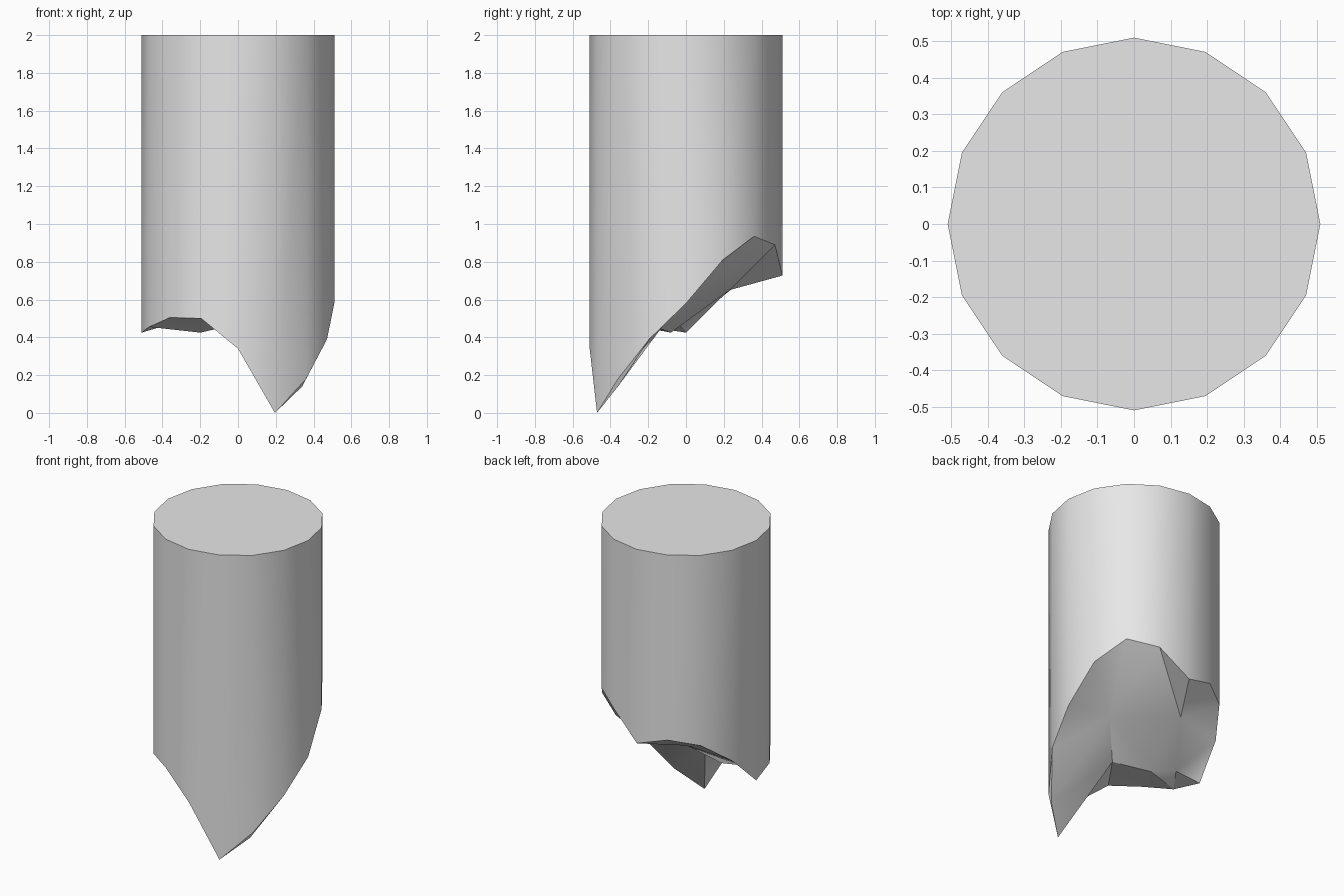
import bpy
import bmesh
from math import cos, sin, tau
from mathutils import Vector
from mathutils.geometry import delaunay_2d_cdt

cube = bpy.data.objects.get("Cube")
if cube:
    bpy.data.objects.remove(cube, do_unlink=True)

RADIUS, TOP = 0.51, 2.0

# Heights of the broken lower rim, counter-clockwise from +x
RIM = [0.58, 0.81, 0.935, 0.89, 0.727, 0.785, 0.75, 0.618,
       0.425, 0.455, 0.505, 0.50, 0.34, 0.0, 0.18, 0.39]
SIDES = len(RIM)

# Peaks and hollows inside the fracture
INNER = [(-0.36, -0.04, 0.47), (-0.20, -0.08, 0.425), (0.0, -0.20, 0.47),
         (-0.17, 0.23, 0.65), (0.19, 0.0, 0.625), (0.34, -0.36, 0.14)]
RIDGES = [(8, 16), (16, 17), (17, 18), (18, 11), (4, 19), (18, 20)]

stone = bpy.data.materials.new("pale_grey_stone")
stone.use_nodes = True
colour = (0.8, 0.8, 0.8, 1.0)
stone.diffuse_color = colour
stone.node_tree.nodes["Principled BSDF"].inputs["Base Color"].default_value = colour

bm = bmesh.new()


def ring_point(i, z):
    a = tau * i / SIDES
    return Vector((RADIUS * cos(a), RADIUS * sin(a), z))


# Column shaft and flat top
points = [ring_point(i, z) for i, z in enumerate(RIM)] + [Vector(p) for p in INNER]
low = [bm.verts.new(p) for p in points]
high = [bm.verts.new(ring_point(i, TOP)) for i in range(SIDES)]
bm.faces.new(high)
for i in range(SIDES):
    j = (i + 1) % SIDES
    bm.faces.new((low[i], low[j], high[j], high[i]))

# Jagged fracture underneath, triangulated across the rim and its ridges
outline = [(i, (i + 1) % SIDES) for i in range(SIDES)]
result = delaunay_2d_cdt([p.to_2d() for p in points], outline + RIDGES, [], 1, 1e-5)
for tri in result[2]:
    bm.faces.new([low[result[3][v][0]] for v in reversed(tri)])

bmesh.ops.recalc_face_normals(bm, faces=bm.faces)
mesh = bpy.data.meshes.new("broken_column")
bm.to_mesh(mesh)
bm.free()
mesh.materials.append(stone)

column = bpy.data.objects.new("broken_column", mesh)
bpy.context.collection.objects.link(column)
bpy.ops.object.select_all(action="DESELECT")
column.select_set(True)
bpy.context.view_layer.objects.active = column
bpy.ops.object.shade_smooth_by_angle()
